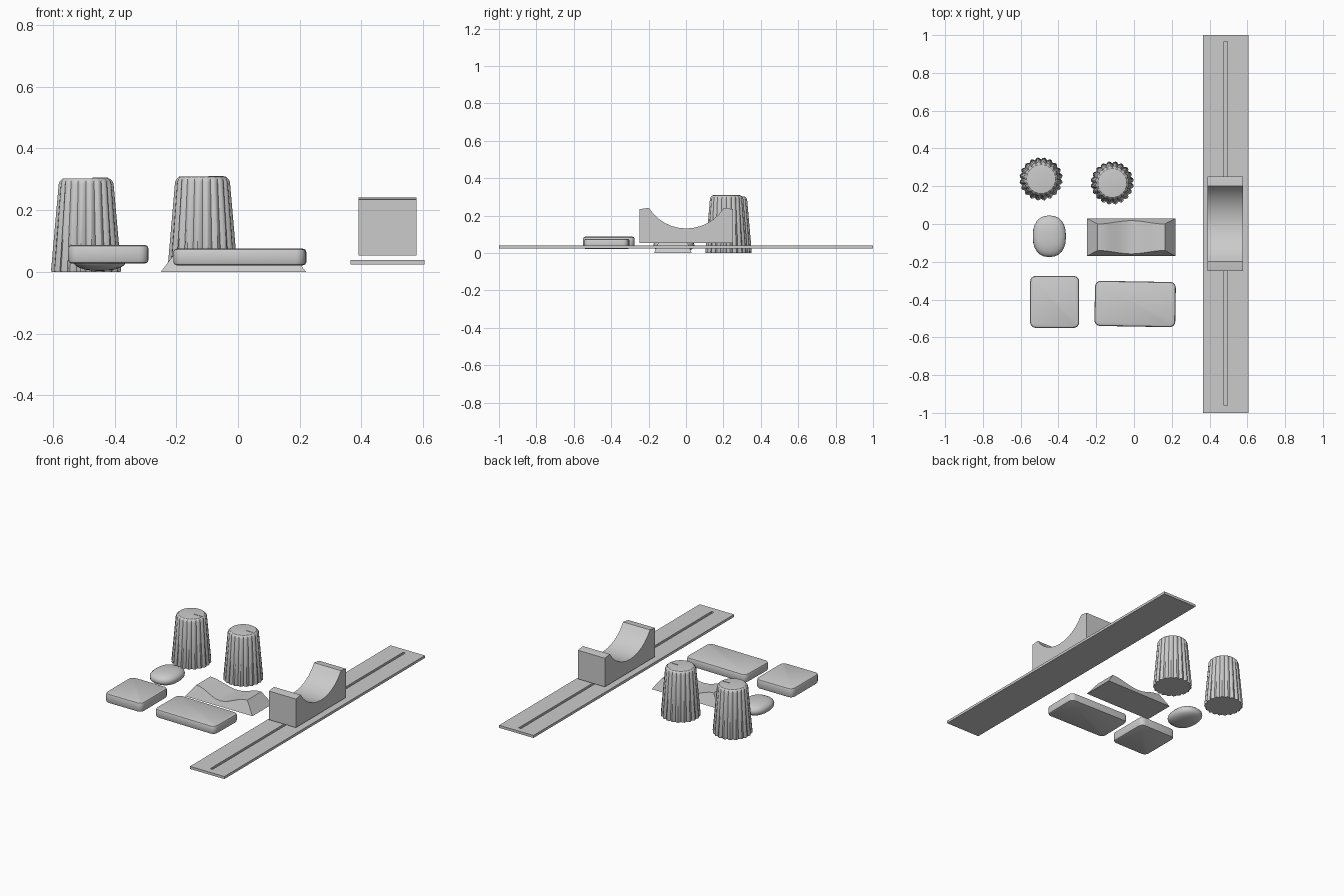
import bpy, bmesh
from math import sin, cos, pi, radians, copysign, asin

if "Cube" in bpy.data.objects:
    bpy.data.objects.remove(bpy.data.objects["Cube"])


def add_object(name, bm, smooth=None):
    bmesh.ops.recalc_face_normals(bm, faces=bm.faces[:])
    me = bpy.data.meshes.new(name)
    bm.to_mesh(me)
    bm.free()
    ob = bpy.data.objects.new(name, me)
    bpy.context.collection.objects.link(ob)
    if smooth:
        bpy.ops.object.select_all(action='DESELECT')
        ob.select_set(True)
        bpy.context.view_layer.objects.active = ob
        bpy.ops.object.shade_smooth_by_angle(angle=radians(smooth))
    return ob


def box_bm(x0, x1, y0, y1, z0, z1):
    bm = bmesh.new()
    bmesh.ops.create_cube(bm, size=1)
    for v in bm.verts:
        v.co.x = x1 if v.co.x > 0 else x0
        v.co.y = y1 if v.co.y > 0 else y0
        v.co.z = z1 if v.co.z > 0 else z0
    return bm


def loft(bm, rings):
    """Skin a stack of closed rings and cap both ends."""
    vs = [[bm.verts.new(p) for p in r] for r in rings]
    n = len(vs[0])
    for a, b in zip(vs, vs[1:]):
        for i in range(n):
            j = (i + 1) % n
            bm.faces.new((a[i], a[j], b[j], b[i]))
    bm.faces.new(vs[0][::-1])
    bm.faces.new(vs[-1])


def knob(name, cx, cy, h):
    lobes, per = 20, 4
    n = lobes * per
    # (radius, height, flute depth)
    profile = [(.113, 0, .10), (.115, .006, .10), (.090, h - .018, .07),
               (.086, h - .009, .04), (.076, h - .001, 0), (.070, h, 0)]
    rings = []
    for r, z, d in profile:
        ring = []
        for i in range(n):
            a = 2 * pi * i / n
            k = r * (1 - d * (1 - abs(sin(a * lobes / 2))))
            ring.append((cx + k * cos(a), cy + k * sin(a), z))
        rings.append(ring)
    bm = bmesh.new()
    loft(bm, rings)
    add_object(name, bm, 30)
    # pointer line on the cap
    add_object(name + "_pointer",
               box_bm(cx + .02, cx + .07, cy - .003, cy + .003, h - .004, h + .002))


def pad(name, x0, x1, y0, y1, z0, z1, turn=0):
    bm = box_bm((x0 - x1) / 2, (x1 - x0) / 2, (y0 - y1) / 2, (y1 - y0) / 2, z0, z1)
    up = [e for e in bm.edges if abs(e.verts[0].co.z - e.verts[1].co.z) > 1e-4]
    bmesh.ops.bevel(bm, geom=up, offset=.03, segments=4, profile=.5, affect='EDGES')
    rim = [e for e in bm.edges if abs(e.verts[0].co.z - e.verts[1].co.z) < 1e-4]
    bmesh.ops.bevel(bm, geom=rim, offset=.011, segments=2, profile=.5, affect='EDGES')
    ob = add_object(name, bm, 35)
    ob.location = ((x0 + x1) / 2, (y0 + y1) / 2, 0)
    ob.rotation_euler.z = radians(turn)


# Fluted knobs
knob("left_knob", -.492, .238, .303)
knob("right_knob", -.115, .217, .309)

# Rounded pads
pad("square_pad", -.55, -.29, -.55, -.275, .027, .087)
pad("wide_pad", -.208, .22, -.543, -.304, .021, .075, -1)

# Oval button: a slightly squared ellipsoid
bm = bmesh.new()
bmesh.ops.create_uvsphere(bm, u_segments=24, v_segments=12, radius=1)
for v in bm.verts:
    sx, sy, sz = (copysign(abs(c) ** .85, c) for c in v.co)
    v.co = (-.448 + .088 * sx, -.065 + .11 * sy, .042 + .039 * sz)
add_object("oval_button", bm, 40)

# Rocker switch: tapered sides, dished top
bm = bmesh.new()
rings = []
cx, cy, steps = -.015, -.07, 12
for i in range(steps + 1):
    t = 2 * i / steps - 1
    z = .03 + .045 * (1 - cos(pi * t)) / 2
    wy = .1 - .4 * z
    xb, xt = cx + .235 * t, cx + .178 * t
    rings.append([(xb, cy - .1, 0), (xb, cy + .1, 0), (xt, cy + wy, z), (xt, cy - wy, z)])
loft(bm, rings)
add_object("rocker_switch", bm, 25)

# Slider track with a shallow groove
track = add_object("slider_track", box_bm(.365, .605, -1, 1, .023, .039))
cutter = add_object("groove_cutter", box_bm(.477, .494, -.96, .965, .028, .06))
cutter.hide_render = True
cutter.hide_set(True)
mod = track.modifiers.new("groove", 'BOOLEAN')
mod.operation = 'DIFFERENCE'
mod.solver = 'EXACT'
mod.object = cutter

# Slider cap: side profile with a finger scoop, extruded along x
R, half = .237, asin(.2 / .237)
prof = [(-.25, .053), (-.25, .234), (-.205, .241)]
for i in range(13):
    a = half * (i / 6 - 1)
    prof.append((R * sin(a), .131 + R * (1 - cos(a))))
prof += [(.205, .241), (.25, .234), (.25, .053)]
bm = bmesh.new()
loft(bm, [[(x, y + .002, z) for y, z in prof] for x in (.39, .578)])
add_object("slider_cap", bm, 20)
